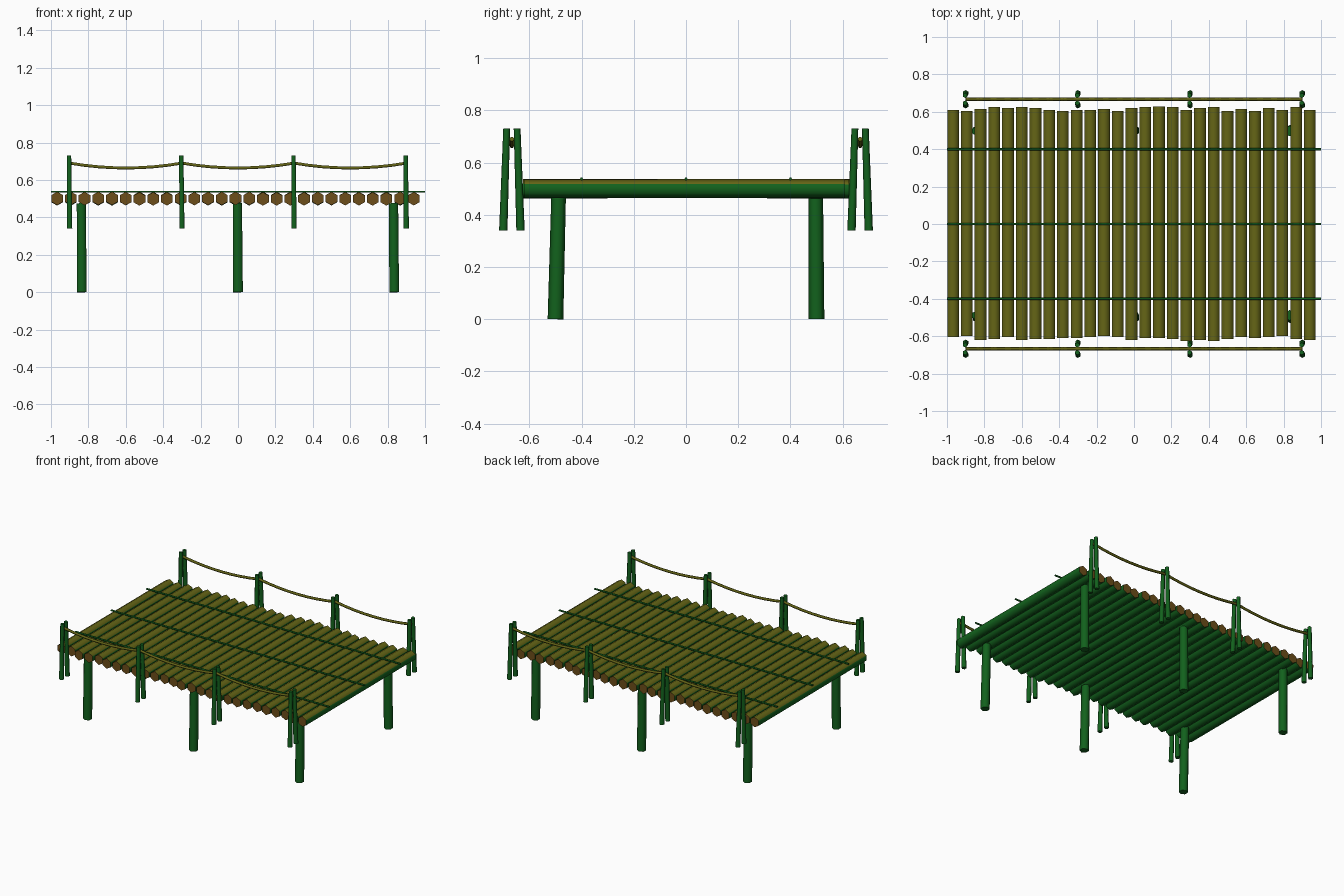
import bpy, bmesh, math, random
from mathutils import Vector

if "Cube" in bpy.data.objects:
    bpy.data.objects.remove(bpy.data.objects["Cube"])

random.seed(4)


def material(name, rgb):
    m = bpy.data.materials.new(name)
    m.diffuse_color = (*rgb, 1)
    m.use_nodes = True
    m.node_tree.nodes["Principled BSDF"].inputs["Base Color"].default_value = m.diffuse_color
    return m


OLIVE = material("olive_bark", (0.13, 0.13, 0.008))
BROWN = material("cut_wood", (0.15, 0.075, 0.01))
GREEN = material("green_wood", (0.006, 0.12, 0.012))


def add_pole(bm, start, end, r1, r2, sides=6):
    """Tapered pole between two points."""
    a, b = Vector(start), Vector(end)
    d = b - a
    rot = Vector((0, 0, 1)).rotation_difference(d).to_matrix().to_4x4()
    geom = bmesh.ops.create_cone(bm, cap_ends=True, segments=sides,
                                 radius1=r1, radius2=r2, depth=d.length)
    rot.translation = (a + b) / 2
    bmesh.ops.transform(bm, matrix=rot, verts=geom["verts"])


def finish(bm, name, mats, angle=65):
    bm.normal_update()
    mesh = bpy.data.meshes.new(name)
    bm.to_mesh(mesh)
    bm.free()
    ob = bpy.data.objects.new(name, mesh)
    bpy.context.collection.objects.link(ob)
    for m in mats:
        mesh.materials.append(m)
    bpy.ops.object.select_all(action='DESELECT')
    ob.select_set(True)
    bpy.context.view_layer.objects.active = ob
    bpy.ops.object.shade_smooth_by_angle(angle=math.radians(angle))
    return ob


def rope(name, points, radius, mat):
    cu = bpy.data.curves.new(name, 'CURVE')
    cu.dimensions = '3D'
    cu.bevel_depth = radius
    cu.bevel_resolution = 1
    cu.use_fill_caps = True
    sp = cu.splines.new('POLY')
    sp.points.add(len(points) - 1)
    for p, co in zip(sp.points, points):
        p.co = (*co, 1)
    cu.materials.append(mat)
    ob = bpy.data.objects.new(name, cu)
    bpy.context.collection.objects.link(ob)


# deck logs, ends slightly uneven (hundredths beyond 0.6, in thousandths)
back = [10, 5, 15, 25, 20, 25, 20, 10, 5, 10, 10, 15, 5, 20,
        25, 28, 25, 10, 20, 25, 5, 15, 5, 20, 10, 25, 10]
front = [5, 0, 20, 15, 5, 20, 15, 15, 10, 10, 5, 0, 5, 20,
         10, 10, 15, 25, 20, 25, 15, 5, 10, 5, 0, 15, 20]
for i, (b, f) in enumerate(zip(back, front)):
    x = -0.967 + i * 0.07335
    dz = random.uniform(-0.002, 0.002)
    bm = bmesh.new()
    add_pole(bm, (x, -0.6 - f / 1000, 0.5 - dz), (x, 0.6 + b / 1000, 0.5 + dz),
             0.036, 0.036)
    bm.normal_update()
    for face in bm.faces:
        if abs(face.normal.y) > 0.8:
            face.material_index = 1
        elif face.normal.z < 0.3:
            face.material_index = 2
    finish(bm, f"deck_log_{i + 1}", (OLIVE, BROWN, GREEN))

# support legs
for x in (-0.835, 0, 0.835):
    for s in (-1, 1):
        bm = bmesh.new()
        lean = 0.012 if s < 0 else 0.003
        add_pole(bm, (x, s * 0.5, 0), (x - 0.003, s * 0.5 + lean * -s, 0.475),
                 0.030, 0.028)
        finish(bm, "support_leg", (GREEN,))

# lashing ropes lying across the deck
for y in (-0.4, 0, 0.4):
    rope("deck_rope", [(-1, y, 0.537), (1, y, 0.537)], 0.006, GREEN)

# paired railing posts and sagging rails
for s in (-1, 1):
    for x in (-0.9, -0.3, 0.3, 0.9):
        for side in (-1, 1):
            bm = bmesh.new()
            add_pole(bm, (x, s * (0.667 + side * 0.033), 0.34),
                     (x - 0.003, s * (0.667 + side * 0.020), 0.73), 0.016, 0.013)
            finish(bm, "rail_post", (GREEN,))
    pts = []
    for i in range(25):
        t = (i % 8) / 8
        pts.append((-0.9 + i * 0.075, s * 0.667, 0.69 - 0.026 * 4 * t * (1 - t)))
    rope("rail_rope", pts, 0.009, OLIVE)
